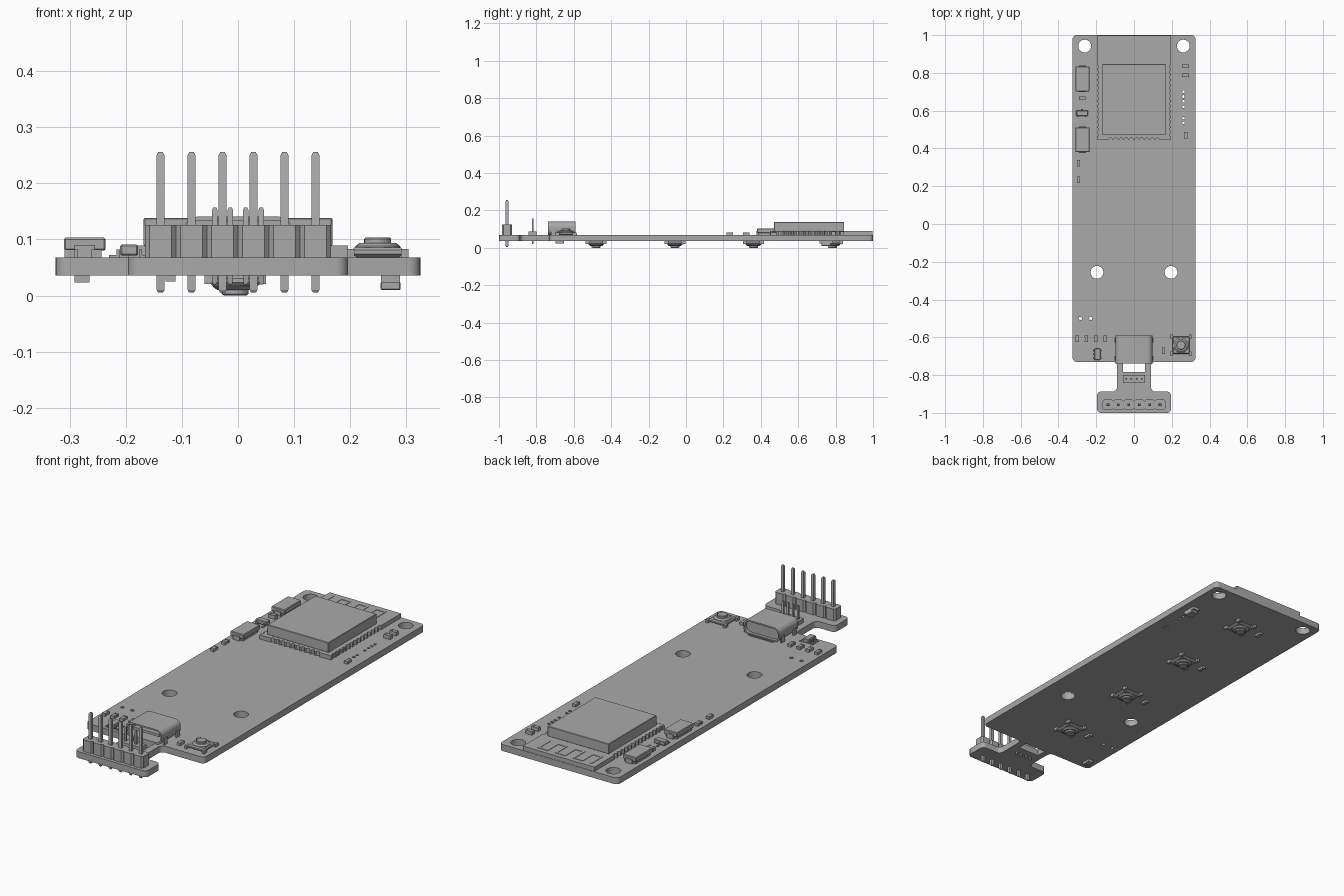
import bpy, bmesh, math
from math import sin, cos, pi, radians
from mathutils import Matrix, Vector

cube = bpy.data.objects.get("Cube")
if cube:
    bpy.data.objects.remove(cube)

grey = bpy.data.materials.new("plain grey")
grey.use_nodes = True
tone = (0.4, 0.4, 0.4, 1)
grey.diffuse_color = tone
grey.node_tree.nodes["Principled BSDF"].inputs["Base Color"].default_value = tone

TOP, BOT = 0.068, 0.036      # circuit board faces
PITCH = 0.0552               # header pin pitch


def finish(name, bm):
    bmesh.ops.recalc_face_normals(bm, faces=bm.faces[:])
    me = bpy.data.meshes.new(name)
    bm.to_mesh(me)
    bm.free()
    me.materials.clear()
    me.materials.append(grey)
    for p in me.polygons:
        p.use_smooth = True
        p.material_index = 0
    me.set_sharp_from_angle(angle=radians(30))
    ob = bpy.data.objects.new(name, me)
    bpy.context.collection.objects.link(ob)
    return ob


def box(bm, x, y, w, d, z0, z1, bevel=0):
    """Box centred on x, y between two heights."""
    m = Matrix.Translation((x, y, (z0 + z1) / 2)) @ Matrix.Diagonal((w, d, abs(z1 - z0), 1))
    vs = bmesh.ops.create_cube(bm, size=1, matrix=m)["verts"]
    if bevel:
        edges = {e for v in vs for e in v.link_edges}
        bmesh.ops.bevel(bm, geom=list(edges), offset=bevel, segments=1, affect='EDGES')


def stack(bm, x, y, rings, n=24):
    """Loft of (radius, height) rings; four sides gives a square of that half size."""
    k, turn = (2 ** 0.5, pi / 4) if n == 4 else (1, 0)
    loops = [[bm.verts.new((x + r * k * cos(turn + 2 * pi * i / n),
                            y + r * k * sin(turn + 2 * pi * i / n), z)) for i in range(n)]
             for r, z in rings]
    for a, b in zip(loops, loops[1:]):
        for i in range(n):
            j = (i + 1) % n
            bm.faces.new((a[i], a[j], b[j], b[i]))
    bm.faces.new(loops[0])
    bm.faces.new(loops[-1])


def rounded(points, r, steps=6):
    """Round every corner of a closed outline."""
    out = []
    for i, p in enumerate(points):
        p = Vector(p)
        a = (Vector(points[i - 1]) - p).normalized() * r
        b = (Vector(points[(i + 1) % len(points)]) - p).normalized() * r
        for s in range(steps + 1):
            t = s / steps * pi / 2
            out.append(p + a * (1 - sin(t)) + b * (1 - cos(t)))
    return out


def rect(x0, x1, y0, y1):
    return [(x0, y0), (x1, y0), (x1, y1), (x0, y1)]


def circle(x, y, r, n=24):
    return [(x + r * cos(2 * pi * i / n), y + r * sin(2 * pi * i / n)) for i in range(n)]


def plate(name, loops, lo, hi, upright=False):
    """Filled outline with holes, extruded along z, or along y when upright."""
    cu = bpy.data.curves.new(name, 'CURVE')
    cu.dimensions, cu.fill_mode, cu.extrude = '2D', 'BOTH', (hi - lo) / 2
    for loop in loops:
        sp = cu.splines.new('POLY')
        sp.points.add(len(loop) - 1)
        for pt, co in zip(sp.points, loop):
            pt.co = (co[0], co[1], 0, 1)
        sp.use_cyclic_u = True
    tmp = bpy.data.objects.new(name, cu)
    bpy.context.collection.objects.link(tmp)
    me = bpy.data.meshes.new_from_object(tmp.evaluated_get(bpy.context.evaluated_depsgraph_get()))
    bpy.data.objects.remove(tmp)
    mid = (lo + hi) / 2
    me.transform(Matrix.Translation((0, mid, 0)) @ Matrix.Rotation(pi / 2, 4, 'X')
                 if upright else Matrix.Translation((0, 0, mid)))
    bm = bmesh.new()
    bm.from_mesh(me)
    bpy.data.meshes.remove(me)
    bmesh.ops.remove_doubles(bm, verts=bm.verts[:], dist=1e-5)
    return finish(name, bm)


# Circuit board with neck, header tab, slot and drilled holes
half = [(0.325, 1), (0.325, -0.73), (0.09, -0.73), (0.09, -0.887), (0.196, -0.887), (0.196, -1)]
outline = half + [(-x, y) for x, y in reversed(half)]
holes = [circle(s * x, y, 0.034) for s in (-1, 1) for x, y in ((0.261, 0.942), (0.196, -0.256))]
holes += [circle(x, -0.5, 0.009, 12) for x in (-0.284, -0.229)]
holes += [circle(0.262, y, 0.007, 12) for y in (0.7, 0.675, 0.65, 0.62, 0.56, 0.535)]
holes.append(rect(-0.059, 0.057, -0.784, -0.734))
plate("circuit_board", [rounded(outline, 0.022)] + holes, BOT, TOP)

# Radio module: castellated base board, shield can and antenna trace
def notch(x, y, start):
    return [(x + 0.009 * cos(start + pi * i / 6), y + 0.009 * sin(start + pi * i / 6))
            for i in range(6, -1, -1)]

mx, y0, y1, step = 0.196, 0.448, 0.998, 0.0276
edge = [(-mx, y0)]
for i in range(10):
    edge += notch((i - 4.5) * step, y0, 0)
edge.append((mx, y0))
for i in range(14):
    edge += notch(mx, 0.472 + i * step, pi / 2)
edge += [(mx, y1), (-mx, y1)]
for i in reversed(range(14)):
    edge += notch(-mx, 0.472 + i * step, -pi / 2)
plate("module_board", [edge], TOP, 0.089)

bm = bmesh.new()
box(bm, 0, 0.658, 0.336, 0.376, 0.088, 0.138, 0.002)
finish("module_shield", bm)

bm = bmesh.new()
for i in range(7):
    x = -0.16 + i * 0.048
    box(bm, x, 0.93, 0.01, 0.09, 0.0885, 0.091)
    if i < 6:
        box(bm, x + 0.024, 0.97 if i % 2 else 0.89, 0.048, 0.01, 0.0885, 0.091)
finish("antenna_trace", bm)

# Main pin header: chamfered plastic segments and square pins
hy = -0.957
bm, pins = bmesh.new(), bmesh.new()
for i in range(6):
    x = (i - 2.5) * PITCH
    stack(bm, x, hy, [(0.0275, TOP), (0.0275, 0.126)], 4)
    stack(pins, x, hy, [(0.004, 0.005), (0.007, 0.01), (0.007, 0.25), (0.004, 0.256)], 4)
vertical = [e for e in bm.edges if abs(e.verts[0].co.z - e.verts[1].co.z) > 0.01]
bmesh.ops.bevel(bm, geom=vertical, offset=0.008, segments=1, affect='EDGES')
finish("header_plastic", bm)
finish("header_pins", pins)

# Small four pin header on the neck
bm = bmesh.new()
box(bm, 0, -0.82, 0.114, 0.042, TOP, 0.088)
for i in range(4):
    x = (i - 1.5) * step
    stack(bm, x, -0.82, [(0.003, 0.02), (0.0045, 0.024), (0.0045, 0.153), (0.003, 0.157)], 4)
finish("small_header", bm)

# Charging socket: rolled shell, back wall, tongue and mounting tabs
shell = rounded(rect(-0.098, 0.098, 0.07, 0.141), 0.028)
inner = rounded(rect(-0.091, 0.091, 0.077, 0.134), 0.024)
plate("socket_shell", [shell, inner], -0.738, -0.59, True)
plate("socket_back", [inner], -0.63, -0.605, True)
bm = bmesh.new()
box(bm, 0, -0.67, 0.14, 0.1, 0.099, 0.112)
for sx in (-1, 1):
    for y in (-0.71, -0.615):
        box(bm, sx * 0.099, y, 0.008, 0.024, 0.05, 0.1)
for i in range(12):
    box(bm, (i - 5.5) * 0.0115, -0.592, 0.006, 0.018, TOP, 0.074)
finish("socket_tongue_and_tabs", bm)


# Push buttons: one on top, four underneath
def button(name, x, y, z, s):
    bm = bmesh.new()
    stack(bm, x, y, [(r, z + s * h) for r, h in
                     ((0.038, 0), (0.046, 0.006), (0.046, 0.013), (0.041, 0.018))], 4)
    stack(bm, x, y, [(r, z + s * h) for r, h in
                     ((0.04, 0.015), (0.04, 0.02), (0.032, 0.026), (0.026, 0.026))])
    stack(bm, x, y, [(r, z + s * h) for r, h in
                     ((0.024, 0.02), (0.024, 0.033), (0.021, 0.0355))])
    for sx in (-1, 1):
        for sy in (-1, 1):
            px, py = x + sx * 0.048, y + sy * 0.045
            box(bm, px, py, 0.013, 0.022, *sorted((z, z + s * 0.015)))
    finish(name, bm)


button("top_button", 0.249, -0.642, TOP, 1)
ROWS = (-0.48, -0.06, 0.36, 0.783)
for i, y in enumerate(ROWS):
    button(f"bottom_button_{i + 1}", -0.005, y, BOT, -1)


# Tiny two-terminal parts, with caps at the ends of the longer side
def chip(bm, x, y, w, d, z=TOP, h=0.014, s=1):
    box(bm, x, y, w * 0.96, d * 0.96, *sorted((z, z + s * h * 0.93)))
    along_x = w > d
    for e in (-0.38, 0.38):
        box(bm, x + w * e * along_x, y + d * e * (not along_x),
            w * (0.24 if along_x else 1), d * (1 if along_x else 0.24), *sorted((z, z + s * h)))


bm = bmesh.new()
for x in (-0.3, -0.252, -0.203, -0.153):
    chip(bm, x, -0.608, 0.018, 0.036)
for x, y in ((-0.294, 0.322), (-0.294, 0.234), (0.156, -0.672), (0.274, 0.47)):
    chip(bm, x, y, 0.018, 0.034)
for x, y in ((0.272, 0.835), (0.272, 0.788), (-0.274, 0.666)):
    chip(bm, x, y, 0.036, 0.02, h=0.019)
finish("top_chips", bm)

bm = bmesh.new()
for y in ROWS:
    chip(bm, -0.12, y, 0.018, 0.036, BOT, 0.011, -1)
chip(bm, -0.278, -0.675, 0.027, 0.046, BOT, 0.013, -1)
finish("bottom_chips", bm)

# Underside block near the back corner
bm = bmesh.new()
box(bm, 0.272, 0.75, 0.034, 0.07, 0.022, BOT)
box(bm, 0.272, 0.75, 0.036, 0.05, 0.01, 0.024, 0.002)
finish("bottom_block", bm)

# Two large moulded parts on the right edge with folded end terminals
for i, y in enumerate((0.768, 0.446)):
    bm = bmesh.new()
    box(bm, -0.273, y, 0.074, 0.132, 0.08, 0.103, 0.003)
    box(bm, -0.273, y, 0.06, 0.118, TOP, 0.082)
    for e in (-1, 1):
        box(bm, -0.273, y + e * 0.06, 0.036, 0.02, TOP, 0.09)
    finish(f"moulded_part_{i + 1}", bm)

# Leaded packages: body with bent legs
def leg(bm, x, y, dx, dy):
    ax, ay = abs(dx), abs(dy)
    box(bm, x + dx * 0.012, y + dy * 0.012, 0.009 + ax * 0.007, 0.009 + ay * 0.007, TOP, 0.072)
    box(bm, x + dx * 0.004, y + dy * 0.004, 0.009 - ax * 0.004, 0.009 - ay * 0.004, TOP, 0.082)


bm = bmesh.new()
box(bm, -0.275, 0.587, 0.062, 0.03, 0.071, 0.091, 0.003)
for dx in (-0.02, 0.02):
    leg(bm, -0.275 + dx, 0.572, 0, -1)
leg(bm, -0.275, 0.602, 0, 1)
finish("transistor", bm)

bm = bmesh.new()
box(bm, -0.194, -0.69, 0.032, 0.06, 0.071, 0.091, 0.003)
for s in (-1, 1):
    for dy in (-0.02, 0, 0.02)[::1 if s < 0 else 2]:
        leg(bm, -0.194 + s * 0.016, -0.69 + dy, s, 0)
finish("regulator", bm)
